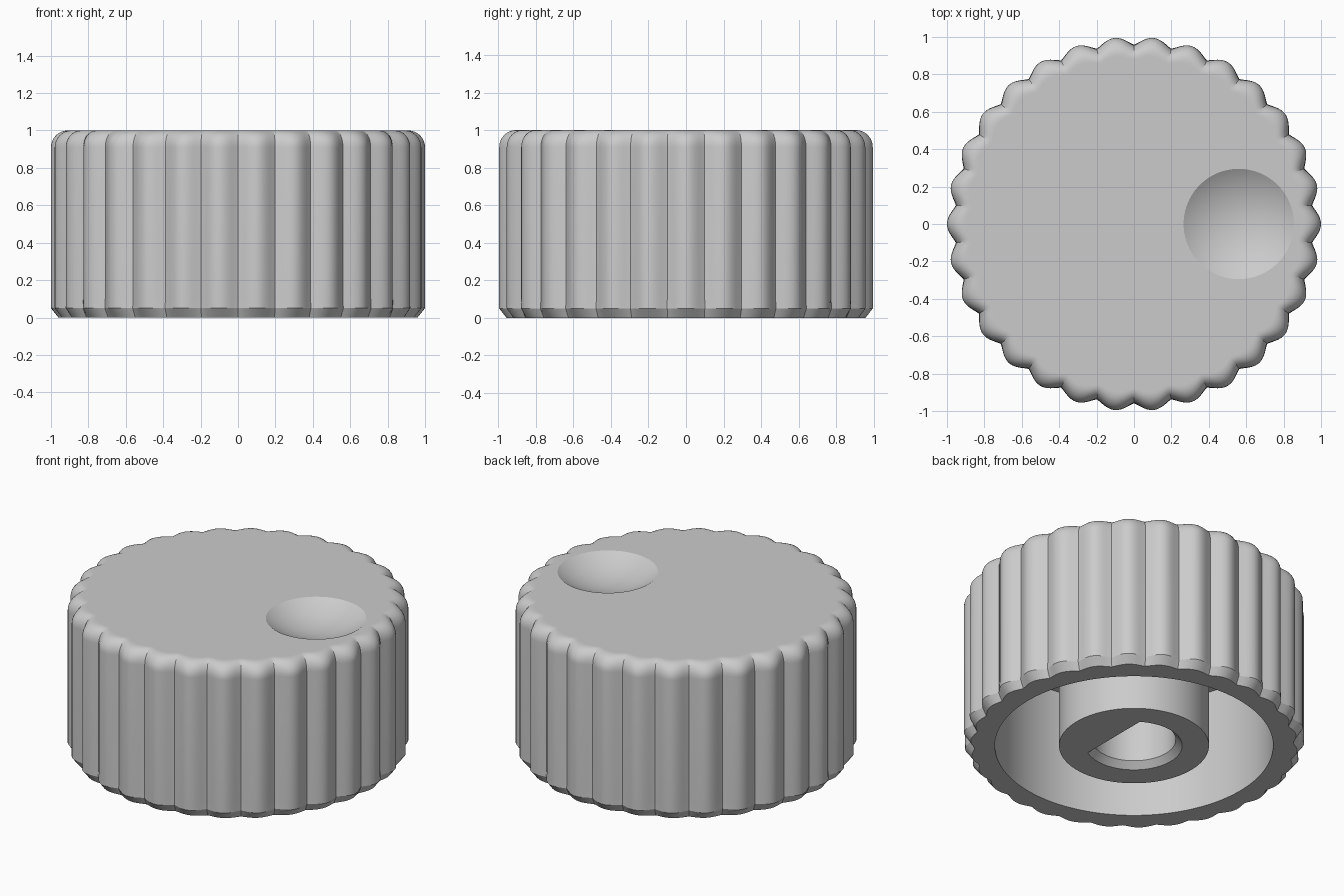
import bpy, bmesh
from math import sin, cos, pi, radians, sqrt

cube = bpy.data.objects.get("Cube")
if cube:
    bpy.data.objects.remove(cube, do_unlink=True)

STEPS = 360      # points around each ring
FLUTES = 30

# Material
grey = bpy.data.materials.new("light grey plastic")
grey.use_nodes = True
colour = (0.6, 0.6, 0.6, 1)
grey.diffuse_color = colour
grey.node_tree.nodes["Principled BSDF"].inputs["Base Color"].default_value = colour


def circle(radius):
    return lambda a: radius


def fluted(peak, depth):
    """Rounded ribs with narrower valleys between them."""
    return lambda a: peak - depth * (1 - (0.5 + 0.5 * cos(FLUTES * a)) ** 0.6)


def d_shape(radius, flat=0.155):
    """Circle cut by a flat on the +x side."""
    return lambda a: min(radius, flat / cos(a)) if cos(a) > 0.1 else radius


# Rings from the shaft hole, over the underside, up the outside to the top
rings = [
    (d_shape(0.245), 0.65), (d_shape(0.245), 0.04), (d_shape(0.283), 0),  # shaft hole
    (circle(0.44), 0), (circle(0.44), 0.76),                              # boss
    (circle(0.817), 0.76), (circle(0.817), 0),                            # hollow
    (fluted(0.96, 0.025), 0), (fluted(1, 0.042), 0.05),                   # bottom chamfer
    (fluted(1, 0.045), 0.1),
]
FILLET = 0.09
for i in range(9):                                                        # rounded top edge
    t = i / 8 * pi / 2
    inset = FILLET * (1 - cos(t))
    rings.append((fluted(1 - inset, 0.045 - 0.2 * inset), 1 - FILLET + FILLET * sin(t)))
rings.append((fluted(0.9, 0.025), 1))

# Knob body
bm = bmesh.new()
loops = []
for shape, z in rings:
    angles = [2 * pi * i / STEPS for i in range(STEPS)]
    loops.append([bm.verts.new((shape(a) * cos(a), shape(a) * sin(a), z)) for a in angles])
for low, high in zip(loops, loops[1:]):
    for i in range(STEPS):
        j = (i + 1) % STEPS
        bm.faces.new((low[i], low[j], high[j], high[i]))
bm.faces.new(loops[0])
bm.faces.new(loops[-1])
bmesh.ops.recalc_face_normals(bm, faces=bm.faces)
mesh = bpy.data.meshes.new("knob_body")
bm.to_mesh(mesh)
bm.free()
mesh.materials.append(grey)
knob = bpy.data.objects.new("knob_body", mesh)
bpy.context.collection.objects.link(knob)

# Finger dimple scooped from the top with a ball
rim, depth = 0.295, 0.088
ball_radius = (rim ** 2 + depth ** 2) / (2 * depth)
bpy.ops.mesh.primitive_uv_sphere_add(segments=96, ring_count=96, radius=ball_radius,
                                     location=(0.56, 0, 1 - depth + ball_radius))
cutter = bpy.context.object
cutter.name = "dimple_cutter"
cutter.hide_render = True
cutter.data.materials.append(grey)
scoop = knob.modifiers.new("dimple", 'BOOLEAN')
scoop.operation = 'DIFFERENCE'
scoop.solver = 'EXACT'
scoop.object = cutter

bpy.ops.object.select_all(action='DESELECT')
knob.select_set(True)
bpy.context.view_layer.objects.active = knob
bpy.ops.object.modifier_apply(modifier=scoop.name)
bpy.data.objects.remove(cutter, do_unlink=True)
bpy.ops.object.shade_smooth_by_angle(angle=radians(26))
